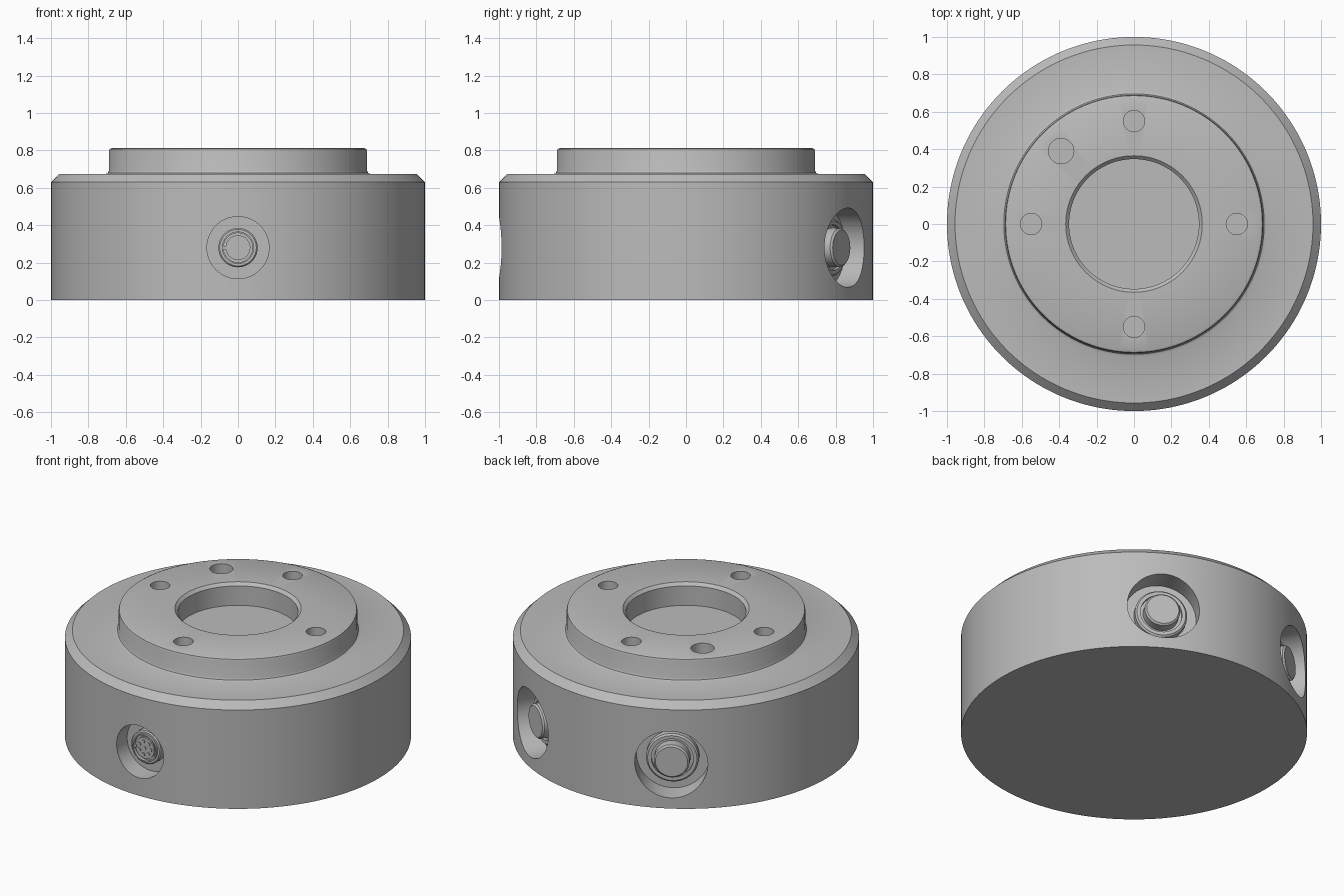
import bpy
import bmesh
import math
from mathutils import Matrix, Vector

if "Cube" in bpy.data.objects:
    bpy.data.objects.remove(bpy.data.objects["Cube"], do_unlink=True)

GREY = (0.5, 0.5, 0.5, 1)
metal = bpy.data.materials.new("grey_metal")
metal.use_nodes = True
metal.diffuse_color = GREY
metal.node_tree.nodes["Principled BSDF"].inputs["Base Color"].default_value = GREY

PORT_Z = 0.28


def lathe(name, profile, matrix=Matrix(), steps=48):
    """Spin a (radius, height) profile about local z; it starts and ends on the axis."""
    bm = bmesh.new()
    verts = [bm.verts.new((r, 0, z)) for r, z in profile]
    edges = [bm.edges.new(pair) for pair in zip(verts, verts[1:])]
    bmesh.ops.spin(bm, geom=verts + edges, cent=(0, 0, 0), axis=(0, 0, 1),
                   angle=math.tau, steps=steps, use_duplicate=False)
    bmesh.ops.remove_doubles(bm, verts=bm.verts, dist=1e-5)
    bmesh.ops.recalc_face_normals(bm, faces=bm.faces)
    mesh = bpy.data.meshes.new(name)
    bm.to_mesh(mesh)
    bm.free()
    mesh.transform(matrix)
    mesh.materials.append(metal)
    obj = bpy.data.objects.new(name, mesh)
    bpy.context.collection.objects.link(obj)
    return obj


def cylinder(name, radius, low, high, matrix=Matrix(), steps=48):
    return lathe(name, [(0, low), (radius, low), (radius, high), (0, high)], matrix, steps)


def smooth(obj):
    bpy.ops.object.select_all(action="DESELECT")
    obj.select_set(True)
    bpy.context.view_layer.objects.active = obj
    bpy.ops.object.shade_smooth_by_angle(angle=math.radians(35))


def radial(degrees):
    """Frame whose local z points outward from the housing at port height."""
    return (Matrix.Translation((0, 0, PORT_Z))
            @ Matrix.Rotation(math.radians(degrees), 4, "Z")
            @ Matrix.Rotation(math.pi / 2, 4, "Y"))


# Housing with chamfered shoulder, filleted boss and shallow central bore
housing = lathe("housing", [
    (0, 0), (1, 0), (1, 0.63), (0.957, 0.673), (0.71, 0.673), (0.696, 0.679),
    (0.69, 0.693), (0.69, 0.795), (0.686, 0.807), (0.675, 0.812),
    (0.365, 0.812), (0.347, 0.794), (0.347, 0.67), (0, 0.67)], steps=160)

# Cutters for the boss holes and the side pockets
cutters = []
for angle in range(0, 360, 90):
    spot = Matrix.Rotation(math.radians(angle), 4, "Z") @ Matrix.Translation((0.55, 0, 0))
    cutters.append(cylinder("bolt_hole_cutter", 0.057, 0.68, 0.9, spot, 32))
cutters.append(cylinder("dowel_hole_cutter", 0.068, 0.68, 0.9,
                        Matrix.Translation((-0.39, 0.39, 0)), 32))
cutters.append(cylinder("front_pocket_cutter", 0.166, 0.88, 1.1, radial(-90), 64))
for angle in (60, 120):
    cutters.append(cylinder("rear_pocket_cutter", 0.212, 0.86, 1.1, radial(angle), 64))

bpy.ops.object.select_all(action="DESELECT")
bpy.context.view_layer.objects.active = housing
housing.select_set(True)
for cutter in cutters:
    cutter.hide_render = True
    cut = housing.modifiers.new("cut", "BOOLEAN")
    cut.operation = "DIFFERENCE"
    cut.solver = "EXACT"
    cut.object = cutter
    bpy.ops.object.modifier_apply(modifier=cut.name)
for cutter in cutters:
    bpy.data.objects.remove(cutter, do_unlink=True)
smooth(housing)

# Rear fittings: stepped collar with a chamfered plug
for side, angle in (("left", 60), ("right", 120)):
    smooth(lathe(side + "_fitting", [
        (0, 0.85), (0.153, 0.85), (0.153, 0.9), (0.143, 0.91), (0.122, 0.91),
        (0.122, 0.89), (0.104, 0.89), (0.104, 0.95), (0.094, 0.96), (0, 0.96)],
        radial(angle)))

# Front connector: collar, inner rim, grooved face
front = radial(-90)
smooth(lathe("connector_shell", [
    (0, 0.87), (0.105, 0.87), (0.105, 0.925), (0.098, 0.932), (0.086, 0.932),
    (0.086, 0.945), (0.078, 0.945), (0.078, 0.925), (0.066, 0.925),
    (0.066, 0.94), (0, 0.94)], front))

# Contact pins: one in the middle and a ring of seven around it
spots = [Vector((0, 0, 0))]
for i in range(7):
    turn = math.tau * (i + 0.5) / 7 - math.pi / 2
    spots.append(Vector((0.042 * math.cos(turn), 0.042 * math.sin(turn), 0)))
for i, spot in enumerate(spots):
    smooth(cylinder(f"contact_pin_{i}", 0.011, 0.93, 0.946,
                    front @ Matrix.Translation(spot), 16))

# Keying tab on the connector face
bpy.ops.mesh.primitive_cube_add(size=1)
key = bpy.context.object
key.name = "connector_key"
key.data.transform(front @ Matrix.Translation((0, -0.065, 0.935))
                   @ Matrix.Diagonal((0.018, 0.024, 0.02, 1)))
key.data.materials.append(metal)
